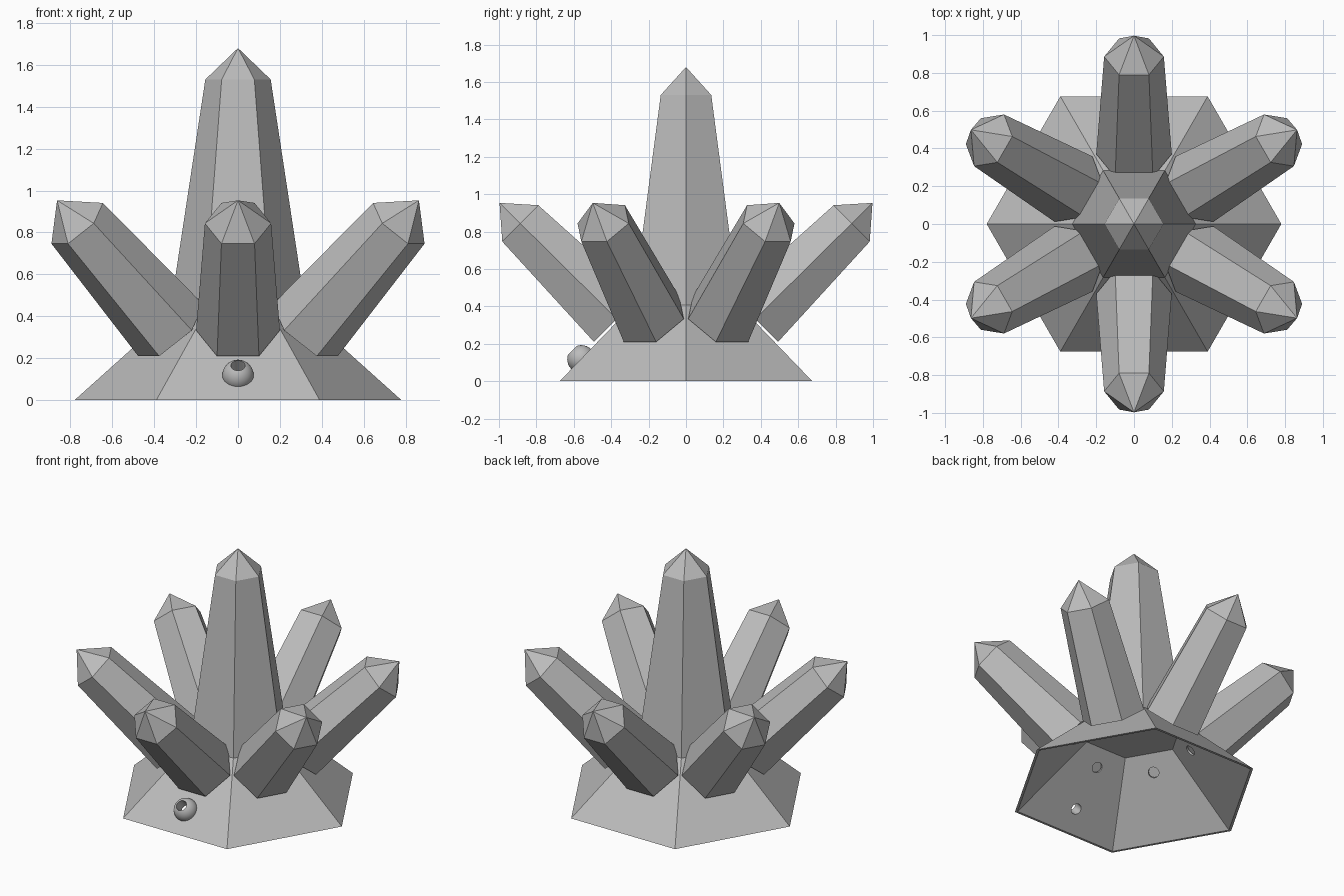
import bpy, bmesh, math
from mathutils import Vector, Matrix

if "Cube" in bpy.data.objects:
    bpy.data.objects.remove(bpy.data.objects["Cube"])

stone = bpy.data.materials.new("stone_grey")
stone.diffuse_color = (0.5, 0.5, 0.5, 1)
stone.use_nodes = True
stone.node_tree.nodes["Principled BSDF"].inputs["Base Color"].default_value = stone.diffuse_color


def finish(bm, name, cutter=False):
    bmesh.ops.recalc_face_normals(bm, faces=bm.faces)
    me = bpy.data.meshes.new(name)
    bm.to_mesh(me)
    bm.free()
    me.materials.append(stone)
    ob = bpy.data.objects.new(name, me)
    bpy.context.collection.objects.link(ob)
    ob.hide_render = cutter
    if cutter:
        ob.display_type = 'WIRE'
    return ob


def hex_ring(bm, r, z):
    return [bm.verts.new((r * math.cos(math.radians(60 * i)),
                          r * math.sin(math.radians(60 * i)), z)) for i in range(6)]


def bridge(bm, a, b):
    for i in range(6):
        j = (i + 1) % 6
        bm.faces.new((a[i], a[j], b[j], b[i]))


def cap(bm, ring, z):
    tip = bm.verts.new((0, 0, z))
    for i in range(6):
        bm.faces.new((ring[i], ring[(i + 1) % 6], tip))


def crystal(name, r0, r1, shoulder, tip, matrix):
    """Tapered hexagonal prism with a pointed end."""
    bm = bmesh.new()
    a, b = hex_ring(bm, r0, 0), hex_ring(bm, r1, shoulder)
    bm.faces.new(a)
    bridge(bm, a, b)
    cap(bm, b, tip)
    bm.transform(matrix)
    return finish(bm, name)


def cut(ob, cutter):
    m = ob.modifiers.new("cut", 'BOOLEAN')
    m.operation, m.solver, m.object = 'DIFFERENCE', 'EXACT', cutter


R, APEX, WALL = 0.78, 0.70, 0.018

# Hollow hexagonal base
bm = bmesh.new()
outer, inner = hex_ring(bm, R, 0), hex_ring(bm, R - WALL, 0)
bridge(bm, outer, inner)
cap(bm, outer, APEX)
cap(bm, inner, APEX - WALL)
base = finish(bm, "base_shell")

# Solid pyramid used to trim the nozzle flush with the base
bm = bmesh.new()
ring = hex_ring(bm, R - WALL / 2, 0)
bm.faces.new(ring)
cap(bm, ring, APEX - WALL / 2)
trim = finish(bm, "trim_cutter", True)


# Round holes through the base walls
def bore(name, spin, centre):
    bm = bmesh.new()
    bmesh.ops.create_cone(bm, cap_ends=True, segments=32, radius1=0.034,
                          radius2=0.034, depth=0.24)
    bm.transform(Matrix.Rotation(spin, 4, 'Z') @ Matrix.Translation(centre)
                 @ Matrix.Rotation(math.radians(45), 4, 'X'))
    return finish(bm, name, True)


# Round nozzle on the front face
centre = Vector((0, -0.56, 0.118))
nozzle_bore = bore("nozzle_bore_cutter", 0, centre)
bm = bmesh.new()
bmesh.ops.create_uvsphere(bm, u_segments=32, v_segments=16, radius=0.075)
bm.transform(Matrix.Translation(centre) @ Matrix.Rotation(math.radians(45), 4, 'X'))
for f in bm.faces:
    f.smooth = True
nozzle = finish(bm, "nozzle")
cut(nozzle, trim)
cut(nozzle, nozzle_bore)
cut(base, nozzle_bore)

# Apply the nozzle cuts, then keep its rim sharp
bpy.context.view_layer.objects.active = nozzle
nozzle.select_set(True)
for m in list(nozzle.modifiers):
    bpy.ops.object.modifier_apply(modifier=m.name)
bpy.ops.object.shade_smooth_by_angle(angle=math.radians(30))

# Tall central crystal
crystal("central_crystal", 0.327, 0.156, 1.125, 1.275, Matrix.Translation((0, 0, 0.405)))

# Six leaning crystals, each over its own hole
lean = Matrix.Translation((0, -0.37, 0.333)) @ Matrix.Rotation(math.radians(45.3), 4, 'X')
for k in range(6):
    spin = math.radians(60 * k)
    crystal(f"side_crystal_{k + 1}", 0.2, 0.158, 0.726, 0.882,
            Matrix.Rotation(spin, 4, 'Z') @ lean)
    # hole only as deep as the wall, ending under the crystal
    cut(base, bore(f"hole_cutter_{k + 1}", spin, Vector((0, -0.36, 0.325))))
